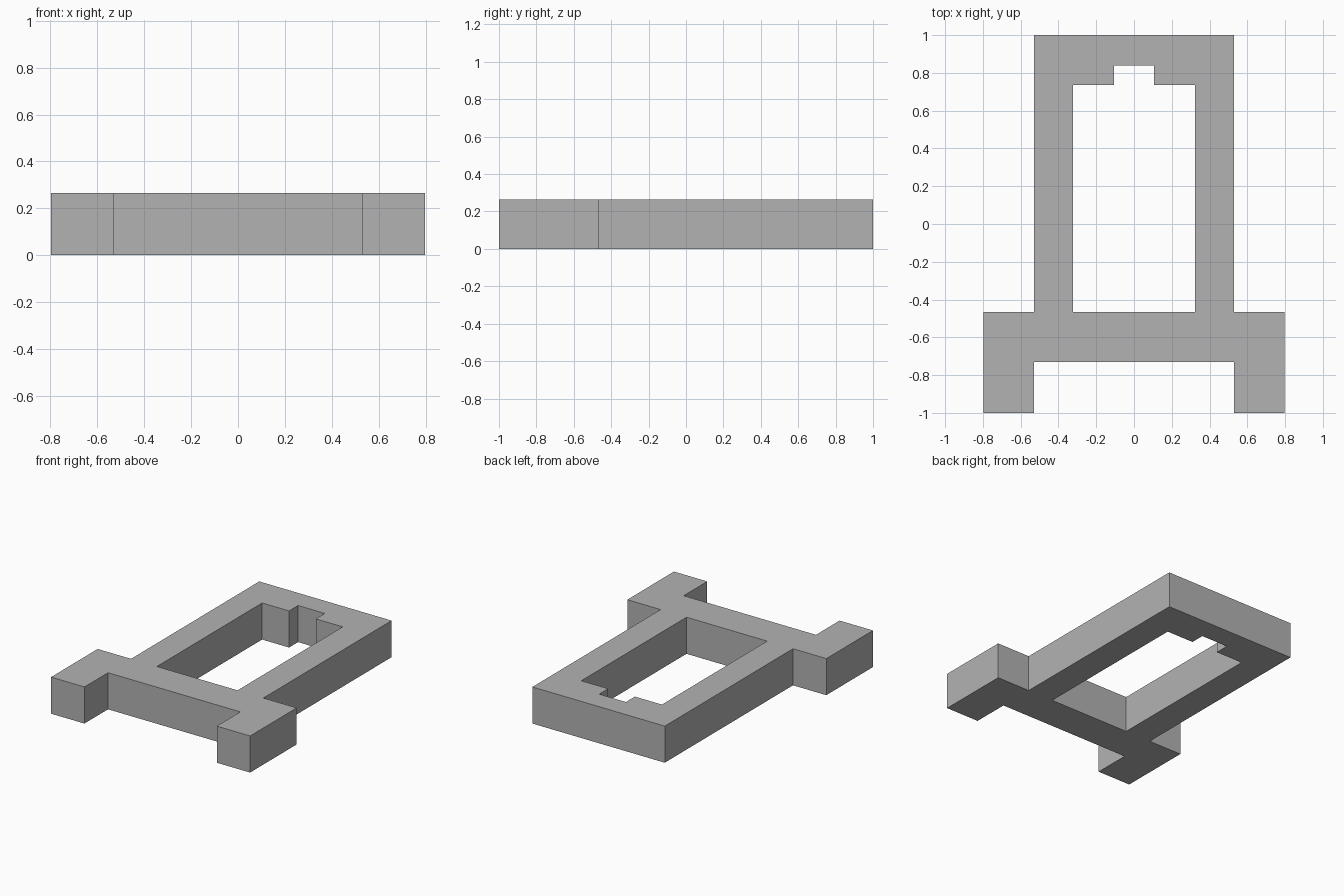
import bpy
import bmesh

# Remove the default object
cube = bpy.data.objects.get("Cube")
if cube:
    bpy.data.objects.remove(cube, do_unlink=True)

HEIGHT = 0.265

# Plain grey material
grey = bpy.data.materials.new("plain grey")
grey.use_nodes = True
colour = (0.45, 0.45, 0.45, 1)
grey.diffuse_color = colour
grey.node_tree.nodes["Principled BSDF"].inputs["Base Color"].default_value = colour

# Left half of the plan, counter-clockwise: crossbar, foot, rail, top bar, notch
half_plan = [
    (0, -0.73), (0.53, -0.73), (0.53, -1), (0.797, -1), (0.797, -0.467),
    (0.53, -0.467), (0.53, 1), (0, 1), (0, 0.84), (0.107, 0.84),
    (0.107, 0.737), (0.323, 0.737), (0.323, -0.467), (0, -0.467),
]

mesh = bpy.data.meshes.new("frame_with_feet")
bm = bmesh.new()
bm.faces.new([bm.verts.new((x, y, 0)) for x, y in half_plan])
bm.to_mesh(mesh)
bm.free()
mesh.materials.append(grey)

frame = bpy.data.objects.new("frame_with_feet", mesh)
bpy.context.collection.objects.link(frame)

# Mirror to the right half, then thicken upwards
mirror = frame.modifiers.new("mirror", 'MIRROR')
mirror.use_axis[0] = True
mirror.merge_threshold = 0.001
thicken = frame.modifiers.new("thicken", 'SOLIDIFY')
thicken.thickness = HEIGHT
thicken.offset = 1
